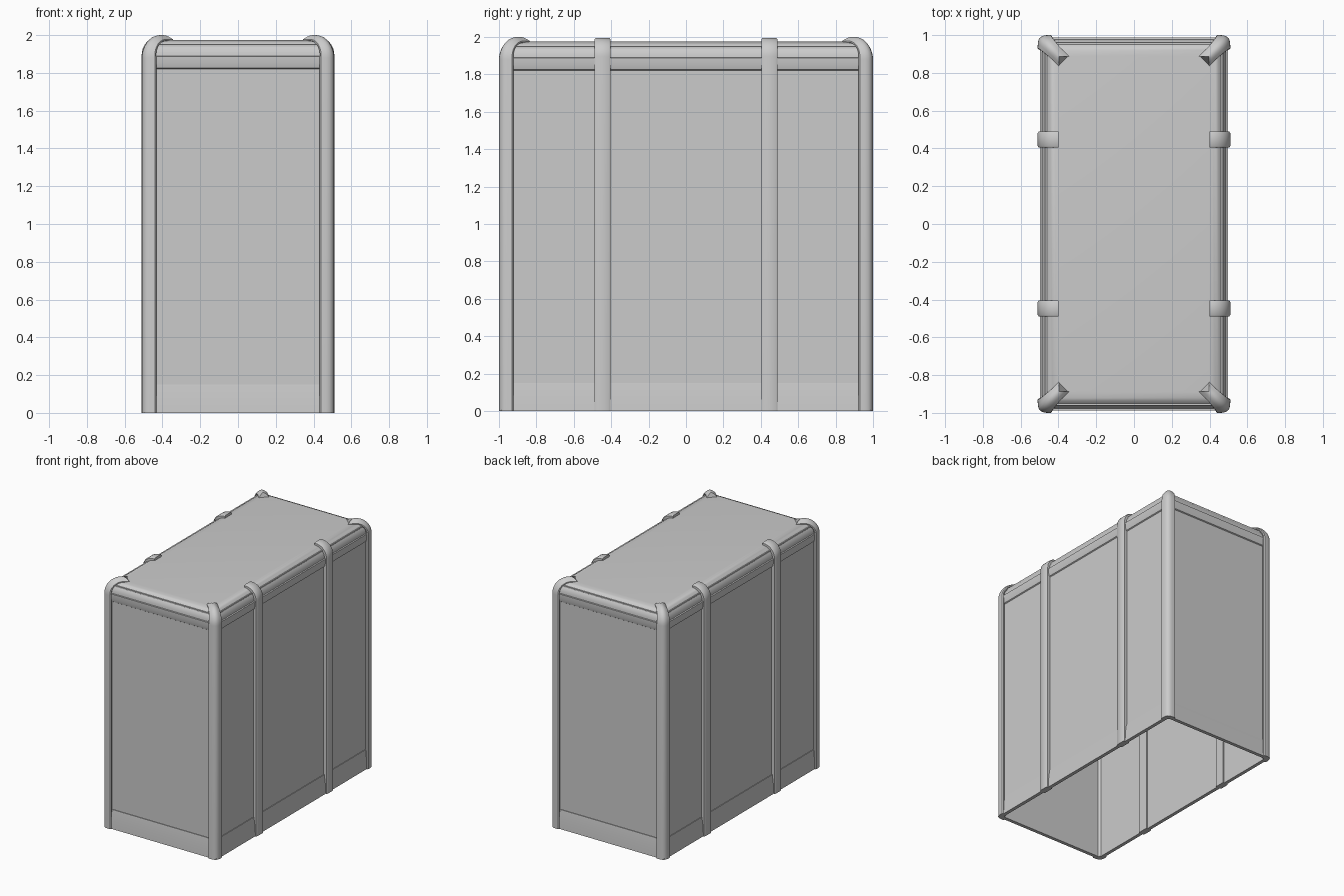
import bpy, bmesh, math
from mathutils import Vector

cube = bpy.data.objects.get("Cube")
if cube:
    bpy.data.objects.remove(cube, do_unlink=True)

grey = bpy.data.materials.new("plain grey")
grey.use_nodes = True
colour = (0.6, 0.6, 0.6, 1)
grey.diffuse_color = colour
grey.node_tree.nodes["Principled BSDF"].inputs["Base Color"].default_value = colour


def loft(name, rings):
    """Skin closed rings of points and cap both ends."""
    bm = bmesh.new()
    loops = [[bm.verts.new(p) for p in ring] for ring in rings]
    n = len(loops[0])
    for a, b in zip(loops, loops[1:]):
        for i in range(n):
            j = (i + 1) % n
            bm.faces.new((a[i], a[j], b[j], b[i]))
    bm.faces.new(loops[0])
    bm.faces.new(loops[-1])
    bmesh.ops.recalc_face_normals(bm, faces=bm.faces)
    mesh = bpy.data.meshes.new(name)
    bm.to_mesh(mesh)
    bm.free()
    obj = bpy.data.objects.new(name, mesh)
    bpy.context.collection.objects.link(obj)
    mesh.materials.append(grey)
    bpy.ops.object.select_all(action='DESELECT')
    obj.select_set(True)
    bpy.context.view_layer.objects.active = obj
    bpy.ops.object.shade_smooth_by_angle(angle=math.radians(35))
    return obj


def bent_bar(name, corner, inward, section, start, radius, top, reach,
             narrow=1.0, flat=1.0, notch=0.0):
    """Sweep a (side, depth) section up a wall and over the roof edge."""
    inward = Vector(inward).normalized()
    side = Vector((-inward.y, inward.x, 0))
    up = Vector((0, 0, 1))
    path = [(start, 0.0, 0.0)]
    steps = 10
    for k in range(steps + 1):
        a = math.pi / 2 * k / steps
        path.append((start + radius * (1 - math.cos(a)),
                     top - radius + radius * math.sin(a), a))
    path.append((reach, top, math.pi / 2))
    rings = []
    for d, z, a in path:
        t = a / (math.pi / 2)
        w, f = 1 + (narrow - 1) * t, 1 + (flat - 1) * t
        end = notch if d == reach else 0
        ring = []
        for u, depth in section:
            depth *= f
            ring.append(Vector(corner) + side * u * w
                        + inward * (d + depth * math.cos(a) + end * abs(u))
                        + up * (z - depth * math.sin(a)))
        rings.append(ring)
    return loft(name, rings)


# Hollow case, open underneath: inner wall, skirt, panel, lip, domed roof
profile = [(0.47, 1.95), (0.47, 0.0), (0.498, 0.0), (0.494, 0.08), (0.485, 0.15),
           (0.48, 0.15), (0.48, 1.82), (0.488, 1.825), (0.496, 1.855), (0.497, 1.888),
           (0.487, 1.89)]
for k in range(1, 9):
    a = math.pi / 2 * k / 8
    profile.append((0.397 + 0.09 * math.cos(a), 1.89 + 0.085 * math.sin(a)))
loft("case_shell", [[(sx * h, sy * (h + 0.49), z)
                     for sx, sy in ((-1, -1), (1, -1), (1, 1), (-1, 1))]
                    for h, z in profile])

# Angled corner posts, hooked over the roof corners
half = [(0.05, 0.032), (0.03, 0.013), (0.015, 0.003)]
post_section = ([(0.03, 0.05), (0.05, 0.042)] + half + [(0, 0)]
                + [(-u, d) for u, d in reversed(half)] + [(-0.05, 0.042), (-0.03, 0.05)])
strap_section = [(-0.043, 0.05), (-0.043, 0.006), (-0.034, 0),
                 (0.034, 0), (0.043, 0.006), (0.043, 0.05)]
for sx, x_name in ((1, "left"), (-1, "right")):
    for sy, y_name in ((-1, "front"), (1, "back")):
        bent_bar(f"corner_post_{y_name}_{x_name}", (sx * 0.51, sy, 0), (-sx, -sy, 0),
                 post_section, 0.018, 0.12, 2.0, 0.16, narrow=0.75, flat=0.7, notch=0.75)
        # Side straps
        bent_bar(f"side_strap_{y_name}_{x_name}", (sx * 0.51, sy * 0.447, 0), (-sx, 0, 0),
                 strap_section, 0.0, 0.1, 1.995, 0.11)
